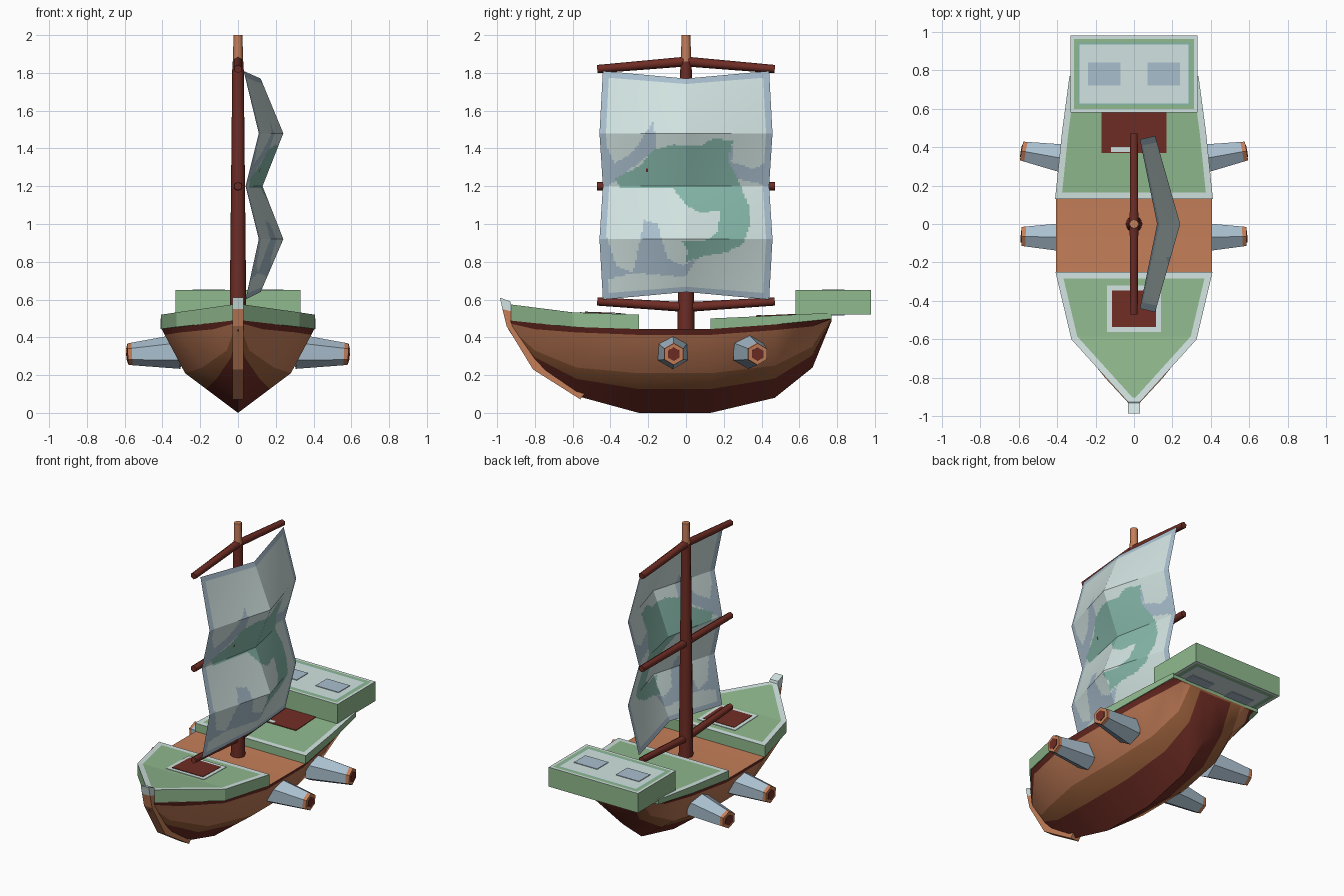
import bpy, bmesh, math
from mathutils import Vector

if "Cube" in bpy.data.objects:
    bpy.data.objects.remove(bpy.data.objects["Cube"])

COLOURS = {
    "pale": (.64, .77, .75), "slate_blue": (.40, .52, .62), "teal": (.24, .48, .40),
    "green": (.28, .49, .27), "copper": (.56, .21, .10), "brown": (.33, .12, .045),
    "maroon": (.16, .026, .018),
}
MATS = {}
for key, c in COLOURS.items():
    MATS[key] = bpy.data.materials.new(key)
    MATS[key].diffuse_color = (*c, 1)


def finish(name, bm, *colours, smooth=None):
    """Turn a bmesh into a named object with the given material slots."""
    me = bpy.data.meshes.new(name)
    bm.to_mesh(me)
    bm.free()
    for c in colours:
        me.materials.append(MATS[c])
    ob = bpy.data.objects.new(name, me)
    bpy.context.collection.objects.link(ob)
    if smooth:
        bpy.ops.object.select_all(action='DESELECT')
        ob.select_set(True)
        bpy.context.view_layer.objects.active = ob
        bpy.ops.object.shade_smooth_by_angle(angle=math.radians(smooth))
    return ob


def rod(name, a, b, r1, r2, sides, colour, smooth=None):
    a, b = Vector(a), Vector(b)
    bm = bmesh.new()
    bmesh.ops.create_cone(bm, cap_ends=True, segments=sides, radius1=r1, radius2=r2, depth=(b - a).length)
    rot = (b - a).to_track_quat('Z', 'Y').to_matrix().to_4x4()
    bmesh.ops.transform(bm, matrix=rot, verts=bm.verts)
    bmesh.ops.translate(bm, vec=(a + b) / 2, verts=bm.verts)
    return finish(name, bm, colour, smooth=smooth)


def plate(name, x0, x1, y0, y1, z0, z1, colour, thick=.008):
    """Thin plate whose top runs from z0 at y0 to z1 at y1."""
    bm = bmesh.new()
    bmesh.ops.create_cube(bm, size=1)
    for v in bm.verts:
        front = v.co.y < 0
        top = z0 if front else z1
        v.co = (x0 if v.co.x < 0 else x1, y0 if front else y1, top if v.co.z > 0 else top - thick)
    return finish(name, bm, colour)


def lerp(a, b, t):
    return a + (b - a) * t


# Hull: stations of y, keel z, chine x, chine z, rail x, rail z
STATIONS = [(-.94, .44, .012, .46, .02, .49), (-.80, .24, .06, .33, .15, .475),
            (-.58, .09, .19, .24, .325, .458), (-.25, 0, .28, .21, .405, .445),
            (.13, 0, .28, .21, .405, .445), (.47, .08, .25, .25, .37, .47),
            (.67, .24, .21, .35, .345, .49), (.77, .485, .20, .49, .33, .50)]
bm = bmesh.new()
rings = []
for y, kz, cx, cz, rx, rz in STATIONS:
    t = 1 - min(.032, (rz - cz) * .5) / (rz - cz)
    half = [(cx * .6, lerp(kz, cz, .6)), (cx, cz), (lerp(cx, rx, t), lerp(cz, rz, t)), (rx, rz)]
    pts = [(-x, z) for x, z in reversed(half)] + [(0, kz)] + half
    rings.append([bm.verts.new((x, y, z)) for x, z in pts])
BANDS = [2, 0, 1, 2, 2, 1, 0, 2]      # trim, upper side, lower side, bottom, mirrored
for a, b in zip(rings, rings[1:]):
    for i, m in enumerate(BANDS):
        bm.faces.new((a[i], a[i + 1], b[i + 1], b[i])).material_index = m
    bm.faces.new((a[8], a[0], b[0], b[8]))      # deck
bm.faces.new(rings[0])
bm.faces.new(rings[-1]).material_index = 1
bmesh.ops.recalc_face_normals(bm, faces=bm.faces)
finish("hull", bm, "copper", "brown", "maroon", smooth=35)


# Raised decks: rows of y, half width, bottom z, top z
def raised_deck(name, rows):
    bm = bmesh.new()
    R = [[bm.verts.new(p) for p in ((-w, y, b), (w, y, b), (w, y, t), (-w, y, t))] for y, w, b, t in rows]
    tops = []
    for p, q in zip(R, R[1:]):
        for i in range(4):
            f = bm.faces.new((p[i], p[(i + 1) % 4], q[(i + 1) % 4], q[i]))
            if i == 2:
                tops.append(f)
    bm.faces.new(R[0])
    bm.faces.new(R[-1])
    bmesh.ops.recalc_face_normals(bm, faces=bm.faces)
    for f in bmesh.ops.inset_region(bm, faces=tops, thickness=.033, use_even_offset=True)["faces"]:
        f.material_index = 1
    finish(name, bm, "green", "pale")


raised_deck("fore_deck", [(-.935, .022, .488, .575), (-.60, .325, .455, .532), (-.25, .408, .444, .52)])
raised_deck("aft_deck", [(.13, .41, .444, .50), (.47, .375, .468, .515), (.77, .335, .498, .53)])
plate("fore_hatch_frame", -.14, .14, -.56, -.32, .533, .526, "pale")
plate("fore_hatch", -.115, .115, -.535, -.345, .536, .529, "maroon")
plate("aft_hatch", -.17, .17, .37, .58, .515, .524, "maroon")
plate("aft_hatch_trim", -.12, 0, .375, .40, .517, .518, "pale")

# Stern cabin box with framed panels on top and bottom
bm = bmesh.new()
bmesh.ops.create_cube(bm, size=1)
for v in bm.verts:
    v.co = (v.co.x * .66, .78 + v.co.y * .40, .585 + v.co.z * .13)
for f in [f for f in bm.faces if abs(f.normal.z) > .9]:
    for width, m in ((.025, 1), (.028, 0), (.014, 2)):
        for g in bmesh.ops.inset_region(bm, faces=[f], thickness=width)["faces"]:
            g.material_index = m
    f.material_index = 1
finish("stern_box", bm, "green", "pale", "teal")
for side in (-1, 1):
    for z, where in ((.654, "top"), (.524, "bottom")):
        plate(f"stern_box_window_{where}", side * .155 - .085, side * .155 + .085, .72, .84, z, z, "slate_blue")

# Stem post along the bow with a pale cap
STEM = [(-.985, .61, -.93, .59), (-.972, .55, -.915, .535), (-.95, .46, -.89, .46),
        (-.81, .23, -.76, .26), (-.56, .072, -.53, .11)]
bm = bmesh.new()
R = [[bm.verts.new(p) for p in ((-.03, yo, zo), (.03, yo, zo), (.03, yi, zi), (-.03, yi, zi))]
     for yo, zo, yi, zi in STEM]
for n, (p, q) in enumerate(zip(R, R[1:])):
    for i in range(4):
        bm.faces.new((p[i], p[(i + 1) % 4], q[(i + 1) % 4], q[i])).material_index = int(n == 0)
bm.faces.new(R[0]).material_index = 1
bm.faces.new(R[-1])
bmesh.ops.recalc_face_normals(bm, faces=bm.faces)
finish("stem_post", bm, "copper", "pale")

# Mast and yards
rod("mast", (0, 0, .43), (0, 0, 1.86), .045, .03, 8, "maroon", 50)
rod("mast_tip", (0, 0, 1.84), (0, 0, 2), .027, .024, 8, "copper", 50)
for label, zc, ze in (("top", 1.86, 1.82), ("middle", 1.2, 1.2), ("bottom", .56, .59)):
    for s in (-1, 1):
        rod(f"{label}_yard", (0, 0, zc), (0, s * .47, ze), .026, .022, 6, "maroon", 65)

# Cannons: barrel, muzzle ring and bore
for s in (-1, 1):
    for yb, yt in ((-.07, -.065), (.33, .375)):
        base, tip = Vector((s * .31, yb, .325)), Vector((s * .56, yt, .312))
        d = (tip - base).normalized()
        rod("cannon_barrel", base, tip, .092, .060, 6, "slate_blue")
        rod("cannon_muzzle", tip, tip + d * .023, .060, .057, 6, "copper")
        rod("cannon_bore", tip, tip + d * .027, .036, .036, 6, "maroon")

# Sail: rows of z, edge x, middle x, half width; painted by position
SAIL = [(.60, .04, .12, .44), (.92, .11, .24, .458), (1.2, .04, .13, .44),
        (1.48, .11, .24, .458), (1.81, .03, .12, .44)]
FISH = [(-.375, 1.24), (-.24, 1.31), (-.18, 1.39), (-.07, 1.42), (.07, 1.41), (.14, 1.45), (.25, 1.445),
        (.22, 1.34), (.27, 1.25), (.33, 1.1), (.34, 1.0), (.30, .89), (.21, .85), (.10, .83), (0, .80),
        (.01, .86), (-.03, .915), (.10, .91), (.17, .96), (.18, 1.07), (.07, 1.06), (0, 1.10),
        (-.07, 1.19), (-.24, 1.195), (-.35, 1.19)]
SPLASHES = [[(-.44, 1.46), (-.38, 1.32), (-.28, 1.38), (-.17, 1.55), (-.16, 1.40), (-.38, 1.22), (-.44, 1.2)],
            [(.20, 1.36), (.25, 1.42), (.24, 1.33), (.36, 1.29), (.44, 1.34), (.44, 1.2), (.27, 1.24)],
            [(-.28, .74), (-.22, 1.02), (-.15, 1.0), (-.10, .82), (-.02, .78), (.06, .82), (0, .72)],
            [(-.44, 1.0), (-.37, .78), (-.28, .74), (-.44, .70)]]


def inside(poly, y, z):
    hit = False
    for (y0, z0), (y1, z1) in zip(poly, poly[1:] + poly[:1]):
        if (z0 > z) != (z1 > z) and y < y0 + (y1 - y0) * (z - z0) / (z1 - z0):
            hit = not hit
    return hit


def sail_point(u, v):
    k = min(int(v), 3)
    z, xe, xm, w = (lerp(p, q, v - k) for p, q in zip(SAIL[k], SAIL[k + 1]))
    sag = .04 * (max(0, 1 - v) - max(0, v - 3)) * (1 - abs(u))
    return lerp(xm, xe, abs(u)), u * w, z + sag


NU, NV = 80, 120
bm = bmesh.new()
G = [[bm.verts.new(sail_point(2 * i / NU - 1, 4 * j / NV)) for i in range(NU + 1)] for j in range(NV + 1)]
for j in range(NV):
    for i in range(NU):
        f = bm.faces.new((G[j][i], G[j][i + 1], G[j + 1][i + 1], G[j + 1][i]))
        c = f.calc_center_median()
        if math.hypot(c.y + .206, c.z - 1.285) < .009:
            f.material_index = 3
        elif inside(FISH, c.y, c.z):
            f.material_index = 2
        elif (i < 3 or i >= NU - 3 or j < 3 or j >= NV - 3
              or any(inside(p, c.y, c.z) for p in SPLASHES)):
            f.material_index = 1
finish("sail", bm, "pale", "slate_blue", "teal", "maroon")

for m in bpy.data.materials:
    if m.users and not m.is_grease_pencil:
        m.use_nodes = True
        m.node_tree.nodes["Principled BSDF"].inputs["Base Color"].default_value = m.diffuse_color
